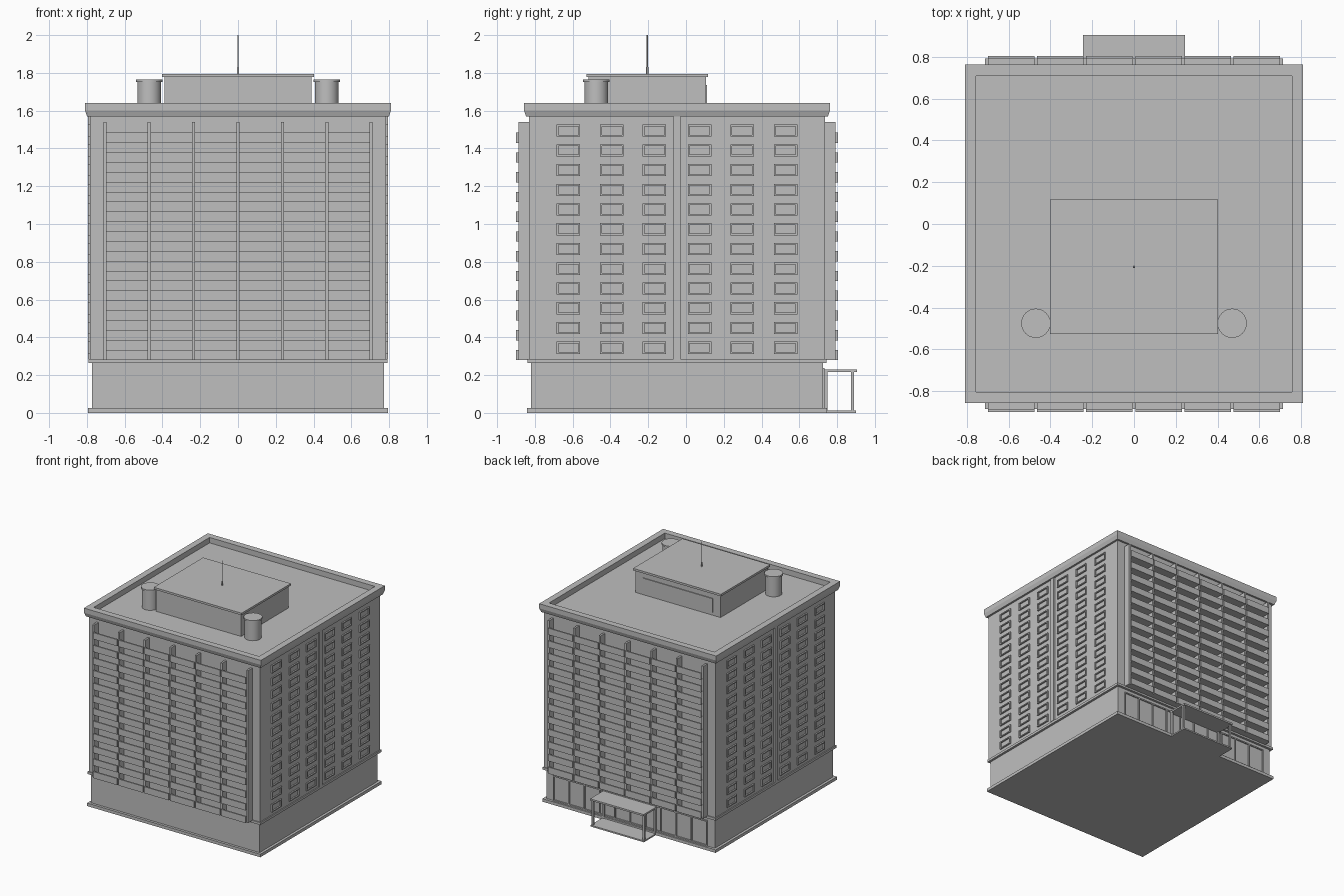
import bpy, bmesh
from mathutils import Matrix, Vector

cube = bpy.data.objects.get("Cube")
if cube:
    bpy.data.objects.remove(cube)

grey = bpy.data.materials.new("concrete_grey")
grey.use_nodes = True
COLOUR = (0.52, 0.52, 0.52, 1)
grey.diffuse_color = COLOUR
grey.node_tree.nodes["Principled BSDF"].inputs["Base Color"].default_value = COLOUR

CY = -0.0475          # tower centre in y
WALL = 0.783          # half width of the tower
FLOORS, FIRST, STEP = 12, 0.28, 0.1045
BAY = 0.235


def finish(name, bm):
    bmesh.ops.recalc_face_normals(bm, faces=bm.faces)
    mesh = bpy.data.meshes.new(name)
    bm.to_mesh(mesh)
    bm.free()
    mesh.materials.append(grey)
    obj = bpy.data.objects.new(name, mesh)
    bpy.context.collection.objects.link(obj)
    return obj


def boxes(name, spans):
    """One object from boxes given as (x0, x1, y0, y1, z0, z1)."""
    bm = bmesh.new()
    for x0, x1, y0, y1, z0, z1 in spans:
        size = Vector((abs(x1 - x0), abs(y1 - y0), z1 - z0))
        mid = Vector((x0 + x1, y0 + y1, z0 + z1)) / 2
        bmesh.ops.create_cube(bm, matrix=Matrix.Translation(mid) @ Matrix.Diagonal(size.to_4d()))
    return finish(name, bm)


def square_loft(name, profile):
    """Closed solid through square rings given as (half width, z)."""
    bm = bmesh.new()
    rings = [[bm.verts.new((sx * h, CY + sy * h, z))
              for sx, sy in ((-1, -1), (1, -1), (1, 1), (-1, 1))] for h, z in profile]
    for a, b in zip(rings, rings[1:]):
        for i in range(4):
            j = (i + 1) % 4
            bm.faces.new((a[i], a[j], b[j], b[i]))
    bm.faces.new(rings[0])
    bm.faces.new(rings[-1])
    return finish(name, bm)


def lathe(name, x, y, profile, sides):
    """Stacked round sections given as (radius, z0, z1)."""
    bm = bmesh.new()
    for r, z0, z1 in profile:
        bmesh.ops.create_cone(bm, cap_ends=True, segments=sides, radius1=r, radius2=r,
                              depth=z1 - z0, matrix=Matrix.Translation((x, y, (z0 + z1) / 2)))
    obj = finish(name, bm)
    bpy.ops.object.select_all(action='DESELECT')
    obj.select_set(True)
    bpy.context.view_layer.objects.active = obj
    bpy.ops.object.shade_smooth_by_angle()


# Main masses
square_loft("plinth", [(0.793, 0), (0.793, 0.025)])
square_loft("ground_floor", [(0.772, 0.025), (0.772, 0.265)])
square_loft("ledge", [(0.791, 0.265), (0.791, 0.285)])
square_loft("tower", [(WALL, 0.285), (WALL, 1.57)])
square_loft("roof_parapet", [(0.799, 1.57), (0.81, 1.602), (0.81, 1.64),
                             (0.757, 1.64), (0.757, 1.595)])

# Balconies and vertical fins on front and back
for side, label in ((-1, "front"), (1, "back")):
    def out(d):
        return CY + side * d
    boxes(label + "_fins", [(i * BAY - 0.008, i * BAY + 0.008, out(WALL - 0.01), out(0.839),
                             FIRST, 1.54) for i in range(-3, 4)])
    parts = []
    for f in range(FLOORS):
        z = FIRST + f * STEP
        for b in range(-3, 3):
            x0, x1 = b * BAY + 0.006, (b + 1) * BAY - 0.006
            parts.append((x0, x1, out(WALL - 0.01), out(0.842), z, z + 0.012))
            parts.append((x0, x1, out(0.84), out(0.852), z, z + 0.054))
    boxes(label + "_balconies", parts)

# Framed windows and a centre pilaster on each side
for side, label in ((-1, "right"), (1, "left")):
    near, far = side * (WALL - 0.01), side * 0.794
    boxes(label + "_pilaster", [(near, far, CY - 0.019, CY + 0.019, 0.285, 1.57)])
    frames = []
    for f in range(FLOORS):
        z0 = FIRST + f * STEP + 0.033
        z1 = z0 + 0.064
        for offset in (-0.575, -0.345, -0.12, 0.12, 0.345, 0.575):
            y0, y1 = CY + offset - 0.062, CY + offset + 0.062
            t = 0.009
            frames += [(near, far, y0, y1, z0, z0 + t), (near, far, y0, y1, z1 - t, z1),
                       (near, far, y0, y0 + t, z0, z1), (near, far, y1 - t, y1, z0, z1)]
    boxes(label + "_window_frames", frames)

# Shopfront frames on the back of the ground floor
back = CY + 0.772
mullions = [(i * 0.14 - 0.005, i * 0.14 + 0.005, back - 0.01, back + 0.009, 0.025, 0.235)
            for i in range(-5, 6)]
rails = [(-0.705, 0.705, back - 0.01, back + 0.009, z, z + 0.01) for z in (0.025, 0.228)]
boxes("shopfront_frames", mullions + rails)

# Entrance canopy
boxes("canopy_roof", [(-0.245, 0.245, 0.73, 0.904, 0.217, 0.231)])
boxes("entrance_step", [(-0.245, 0.245, 0.73, 0.9, 0, 0.012)])
boxes("canopy_posts", [(s * 0.235 - 0.008, s * 0.235 + 0.008, y - 0.008, y + 0.008, 0.01, 0.22)
                       for s in (-1, 1) for y in (0.742, 0.882)])

# Rooftop plant room, tanks and mast
boxes("plant_room", [(-0.39, 0.39, -0.515, 0.105, 1.59, 1.778)])
boxes("plant_room_roof", [(-0.402, 0.402, -0.527, 0.117, 1.778, 1.795)])
boxes("plant_room_panel", [(-0.32, 0.32, 0.1, 0.112, 1.62, 1.735)])
for side, label in ((-1, "right"), (1, "left")):
    lathe(label + "_water_tank", side * 0.47, -0.475,
          [(0.063, 1.59, 1.752), (0.07, 1.752, 1.765)], 32)
lathe("mast", 0, -0.205, [(0.006, 1.79, 1.83), (0.003, 1.83, 2.0)], 12)
